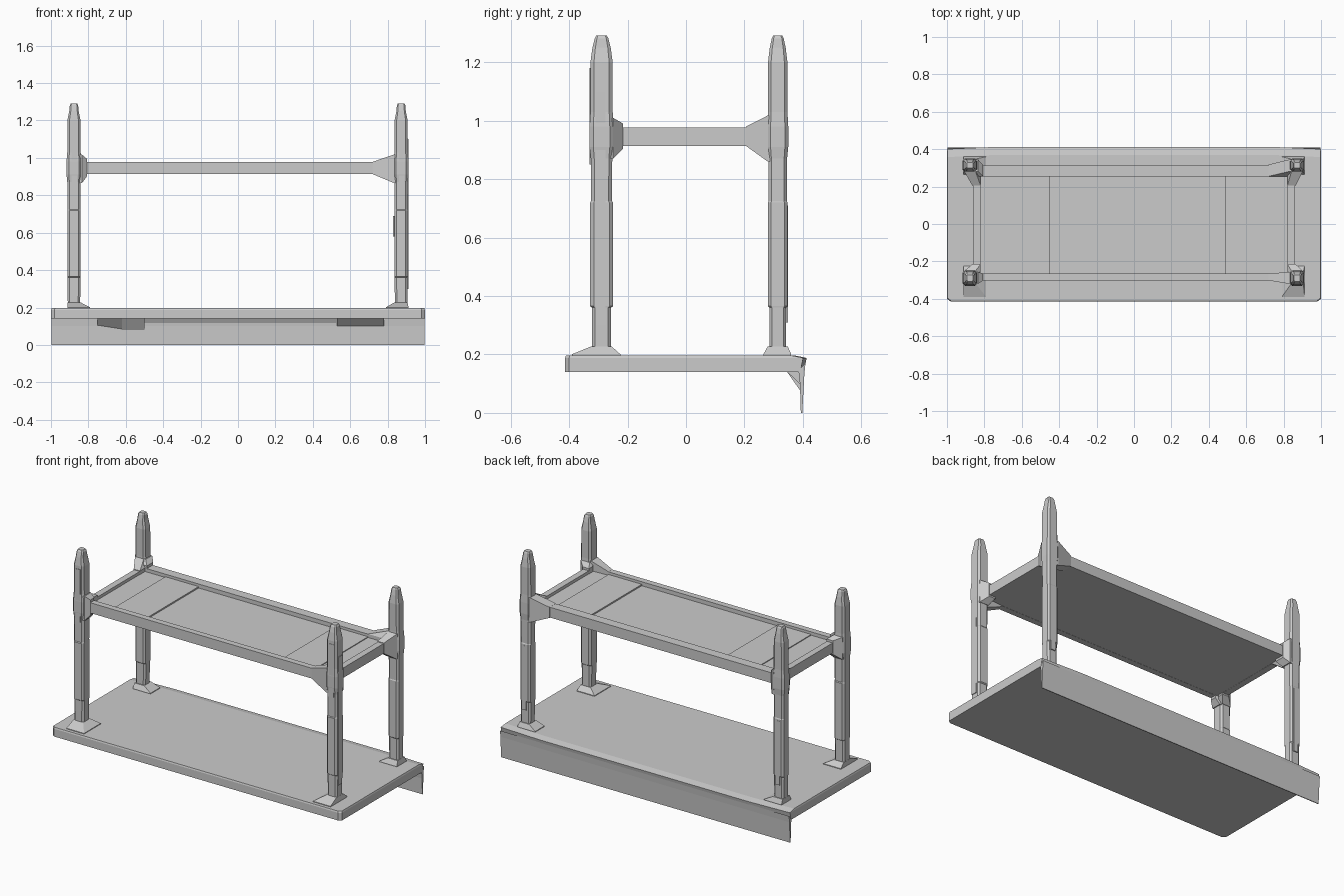
import bpy, bmesh

if "Cube" in bpy.data.objects:
    bpy.data.objects.remove(bpy.data.objects["Cube"])


def finish(name, bm):
    bmesh.ops.recalc_face_normals(bm, faces=bm.faces[:])
    me = bpy.data.meshes.new(name)
    bm.to_mesh(me)
    bm.free()
    ob = bpy.data.objects.new(name, me)
    bpy.context.collection.objects.link(ob)
    return ob


def loft(name, rings):
    """Join equal-length rings of points with quads and cap both ends."""
    bm = bmesh.new()
    vs = [[bm.verts.new(p) for p in r] for r in rings]
    n = len(vs[0])
    for a, b in zip(vs, vs[1:]):
        for i in range(n):
            j = (i + 1) % n
            bm.faces.new((a[i], a[j], b[j], b[i]))
    bm.faces.new(vs[0][::-1])
    bm.faces.new(vs[-1])
    return finish(name, bm)


def hull(name, *boxes):
    """Convex hull round the corners of boxes (x0, x1, y0, y1, z0, z1)."""
    pts = {(b[i], b[j], b[k]) for b in boxes
           for i in (0, 1) for j in (2, 3) for k in (4, 5)}
    bm = bmesh.new()
    for p in sorted(pts):
        bm.verts.new(p)
    bmesh.ops.convex_hull(bm, input=bm.verts[:])
    bmesh.ops.dissolve_limit(bm, angle_limit=0.01, verts=bm.verts[:], edges=bm.edges[:])
    return finish(name, bm)


def octagon(cx, cy, hx, hy, z):
    c = 0.32
    f = [(1, -1 + c), (1, 1 - c), (1 - c, 1), (c - 1, 1),
         (-1, 1 - c), (-1, c - 1), (c - 1, -1), (1 - c, -1)]
    return [(cx + a * hx, cy + b * hy, z) for a, b in f]


# Lower deck with lightly clipped corners and a sloping back edge
def deck_ring(z, inset, back):
    x = 0.999 - inset
    y = -0.414 + inset
    return [(-x + 0.018, y, z), (x - 0.018, y, z), (x, y + 0.014, z),
            (x, back - 0.012, z), (0.72, back, z), (-0.72, back, z),
            (-x, back - 0.012, z), (-x, y + 0.014, z)]


loft("lower_deck", [deck_ring(0.14, 0.0, 0.403), deck_ring(0.188, 0.0, 0.413),
                    deck_ring(0.197, 0.003, 0.37)])

# Thin skirt hanging below the back edge, with stiffeners behind it
skirt = [(0.385, 0.145), (0.409, 0.17), (0.405, 0.13), (0.398, 0.0), (0.393, 0.0), (0.39, 0.10)]
loft("back_skirt", [[(x, y, z) for y, z in skirt] for x in (-0.998, 0.998)])
for x0, x1, y0, za, zb in ((-0.75, -0.62, 0.345, 0.105, 0.085), (-0.62, -0.5, 0.345, 0.08, 0.08),
                           (-0.5, 0.53, 0.375, 0.118, 0.118), (0.53, 0.78, 0.345, 0.1, 0.1)):
    loft("skirt_stiffener", [[(x, y0, 0.142), (x, 0.398, 0.142), (x, 0.396, z), (x, 0.388, z)]
                             for x, z in ((x0, za), (x1, zb))])

# Upper shelf: panel with a sunken middle, framed by rails
for x0, x1, top in ((-0.83, -0.68, 0.957), (-0.68, -0.45, 0.962),
                    (-0.45, 0.49, 0.953), (0.49, 0.72, 0.962), (0.72, 0.83, 0.957)):
    hull("shelf_panel", (x0, x1, -0.266, 0.257, 0.915, top))
hull("front_rail", (-0.86, 0.86, -0.302, -0.264, 0.914, 0.978))
hull("back_rail", (-0.86, 0.86, 0.255, 0.314, 0.914, 0.978))
for s in (-1, 1):
    hull("side_rail", (s * 0.822, s * 0.862, -0.29, 0.3, 0.914, 0.976))

# Corner posts with tapered tips: (x scale, y scale, height)
POST = [(0.88, 0.84, 0.19), (0.95, 0.84, 0.36), (0.97, 1, 0.365), (0.97, 1, 0.72),
        (0.95, 0.91, 0.725), (0.97, 0.94, 0.87), (1.08, 1.06, 0.91), (1.08, 1.06, 0.98),
        (0.97, 0.98, 1.03), (0.95, 0.98, 1.2), (0.68, 0.8, 1.25), (0.6, 0.6, 1.282),
        (0.45, 0.45, 1.292)]
for sx in (-1, 1):
    for sy in (-1, 1):
        front = sy < 0
        right = sx > 0
        cx = 0.872 if right else -0.877
        cy = -0.289 if front else 0.314
        hx, hy = 0.037, (0.039 if front else 0.034)
        tag = ("front" if front else "back") + ("_right" if right else "_left")
        loft(tag + "_post", [octagon(cx, cy, hx * a, hy * b, z) for a, b, z in POST])

        # Flared foot spreading inward
        y_out, y_in = (-0.39, -0.225) if front else (0.36, 0.265)
        hull(tag + "_foot", (sx * 0.912, sx * 0.79, y_out, y_in, 0.19, 0.201),
             (cx - 0.034, cx + 0.034, cy - 0.034, cy + 0.034, 0.2, 0.228))

        # Bracket along the long rail, longer on the right
        ya, yb = (-0.302, -0.264) if front else (0.255, 0.318)
        reach = 0.72 if right else 0.808
        zr = (0.913, 0.979) if right else (0.9, 0.995)
        hull(tag + "_long_bracket",
             (sx * 0.835, sx * 0.875, cy - 0.032, cy + 0.032, 0.865, 1.018),
             (sx * reach, sx * 0.84, ya, yb, *zr))

        # Bracket along the short rail
        if front:
            root, tip, zroot, zt = -0.25, -0.215, (0.87, 1.01), (0.905, 0.99)
        else:
            root, tip, zroot, zt = 0.28, 0.205, (0.86, 1.018), (0.914, 0.98)
        hull(tag + "_short_bracket",
             (cx - 0.03, cx + 0.03, cy, root, *zroot),
             (sx * 0.82, sx * 0.864, root, tip, *zt))

# Worn raised strips on the posts
hull("right_outer_strip", (0.88, 0.911, -0.31, -0.275, 0.3, 1.1))
hull("right_inner_strip", (0.828, 0.86, -0.305, -0.275, 0.58, 0.69))
for s in (-1, 1):
    hull("back_outer_strip", (s * 0.86, s * 0.89, 0.32, 0.349, 0.31, 0.71))
    hull("front_outer_strip", (s * 0.86, s * 0.89, -0.33, -0.3, 0.85, 1.18))
